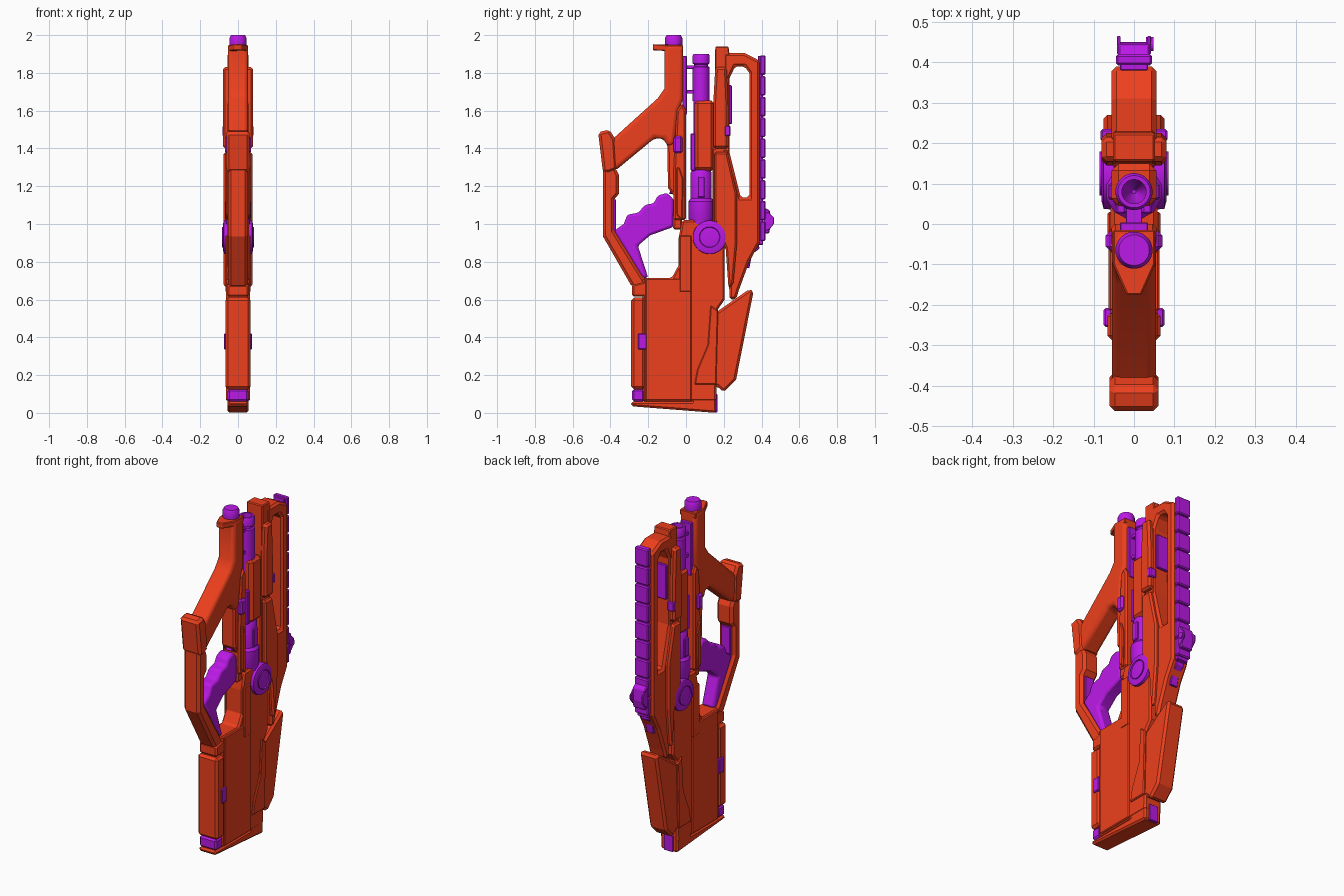
import bpy, bmesh, math
from mathutils import Matrix, Vector


def material(name, rgb):
    m = bpy.data.materials.new(name)
    m.diffuse_color = (*rgb, 1)
    return m


RED = material("red_shell", (0.85, 0.05, 0.012))
PURPLE = material("purple_fittings", (0.5, 0.01, 0.8))


def finish(name, bm, mat, bevel=0, seg=1):
    bmesh.ops.recalc_face_normals(bm, faces=bm.faces)
    me = bpy.data.meshes.new(name)
    bm.to_mesh(me)
    bm.free()
    ob = bpy.data.objects.new(name, me)
    bpy.context.collection.objects.link(ob)
    me.materials.append(mat)
    if bevel:
        mod = ob.modifiers.new("edge", 'BEVEL')
        mod.width, mod.segments = bevel, seg
        mod.limit_method, mod.angle_limit = 'ANGLE', math.radians(40)
    if seg > 1:
        smooth(ob)
    return ob


def smooth(ob):
    bpy.ops.object.select_all(action='DESELECT')
    ob.select_set(True)
    bpy.context.view_layer.objects.active = ob
    bpy.ops.object.shade_smooth_by_angle(angle=math.radians(35))


def extrude(bm, verts, offset):
    face = bm.faces.new([bm.verts.new(v) for v in verts])
    ext = bmesh.ops.extrude_face_region(bm, geom=[face])
    bmesh.ops.translate(bm, vec=offset, verts=[v for v in ext["geom"] if isinstance(v, bmesh.types.BMVert)])


def slab(name, pts, half, mat=RED, bevel=0.01, seg=1):
    """Side profile (y, z) extruded evenly about x = 0."""
    bm = bmesh.new()
    extrude(bm, [(-half, y, z) for y, z in pts], (2 * half, 0, 0))
    return finish(name, bm, mat, bevel, seg)


def pair(name, pts, x0, x1, mat=RED, bevel=0.005):
    """Side profile made into a plate on both flanks."""
    bm = bmesh.new()
    for s in (-1, 1):
        extrude(bm, [(s * x0, y, z) for y, z in pts], (s * (x1 - x0), 0, 0))
    return finish(name, bm, mat, bevel)


def rect(y0, y1, z0, z1):
    return [(y0, z0), (y1, z0), (y1, z1), (y0, z1)]


def lathe(name, profile, origin, mat=PURPLE, n=24, axis='Z'):
    """Revolve (radius, height) pairs around an axis through origin."""
    bm = bmesh.new()
    rot = Matrix.Rotation(math.pi / 2, 3, 'Y') if axis == 'X' else Matrix.Identity(3)
    rings = [[bm.verts.new(rot @ Vector((r * math.cos(2 * math.pi * (i + .5) / n), r * math.sin(2 * math.pi * (i + .5) / n), h))
                           + Vector(origin)) for i in range(n)] for r, h in profile]
    for a, b in zip(rings, rings[1:]):
        for i in range(n):
            bm.faces.new((a[i], a[(i + 1) % n], b[(i + 1) % n], b[i]))
    bm.faces.new(rings[0])
    bm.faces.new(rings[-1])
    ob = finish(name, bm, mat)
    smooth(ob)
    return ob


# Stock: core, front spine, butt plate and clamps
slab("stock_core", [(-0.23, 0.06), (0.16, 0.06), (0.17, 0.55), (0.205, 0.6), (0.205, 0.87),
                    (0.17, 1.02), (-0.02, 1.02), (-0.04, 0.92), (-0.04, 0.78), (-0.075, 0.715), (-0.23, 0.715)], 0.058)
slab("stock_spine", rect(-0.29, -0.215, 0.125, 0.61), 0.066, bevel=0.014)
slab("stock_spine_collar", [(-0.285, 0.615), (-0.2, 0.615), (-0.2, 0.7), (-0.285, 0.68)], 0.058)
slab("butt_plate", [(-0.29, 0.035), (0.16, 0.0), (0.16, 0.14), (0.03, 0.14), (0.03, 0.06), (-0.29, 0.06)], 0.056)
slab("butt_hinge", rect(-0.285, -0.22, 0.06, 0.125), 0.056, PURPLE)
slab("butt_rear_strip", rect(0.15, 0.167, 0.002, 0.1), 0.03, PURPLE, 0.003)
pair("stock_clamp", rect(-0.255, -0.208, 0.335, 0.42), 0.05, 0.075, PURPLE)
pair("stock_side_panel", rect(-0.215, 0.03, 0.065, 0.71), 0.05, 0.063)
pair("receiver_side_panel", [(-0.035, 0.64), (0.03, 0.64), (0.03, 0.94), (-0.035, 0.94)], 0.05, 0.066)

# Magazine with side cheeks
slab("magazine", [(0.1, 0.14), (0.165, 0.14), (0.2, 0.11), (0.265, 0.175), (0.358, 0.645), (0.335, 0.655),
                  (0.17, 0.54), (0.1, 0.5)], 0.056, bevel=0.024)
pair("magazine_cheek", [(0.045, 0.15), (0.16, 0.15), (0.17, 0.54), (0.13, 0.57), (0.115, 0.36), (0.06, 0.23)], 0.05, 0.067)

# Hand guard loop
slab("guard_lower", [(-0.285, 0.665), (-0.44, 0.935), (-0.44, 1.3), (-0.375, 1.3), (-0.355, 1.26),
                     (-0.355, 1.16), (-0.38, 1.13), (-0.38, 0.965), (-0.225, 0.715), (-0.2, 0.665)], 0.052, bevel=0.015)
slab("guard_corner", [(-0.44, 1.275), (-0.465, 1.485), (-0.405, 1.5), (-0.375, 1.45), (-0.365, 1.29), (-0.41, 1.27)],
     0.061, bevel=0.014)
slab("guard_arm", [(-0.4, 1.29), (-0.41, 1.43), (-0.15, 1.665), (-0.115, 1.715), (-0.115, 1.95), (-0.015, 1.95),
                   (-0.015, 1.66), (-0.04, 1.6), (-0.06, 1.42), (-0.1, 1.41), (-0.115, 1.45), (-0.165, 1.455), (-0.365, 1.29)],
     0.054, bevel=0.026, seg=3)
bm = bmesh.new()
extrude(bm, [(-.052, -.015, 1.915), (-.052, -.1, 1.915), (-.018, -.176, 1.92),
             (.018, -.176, 1.92), (.052, -.1, 1.915), (.052, -.015, 1.915)], (0, 0, 0.032))
finish("guard_muzzle_lip", bm, RED, 0.004)
lathe("lower_lens", [(0.04, 1.9), (0.046, 1.95), (0.046, 1.985), (0.038, 2.0)], (0, -0.065, 0))

# Pistol grip with finger ridges, trigger
slab("pistol_grip", [(-0.38, 0.965), (-0.33, 1.0), (-0.31, 1.05), (-0.25, 1.06), (-0.22, 1.1), (-0.17, 1.11), (-0.15, 1.15),
                     (-0.1, 1.165), (-0.065, 1.13), (-0.065, 0.985), (-0.19, 0.94), (-0.255, 0.885), (-0.2, 0.715), (-0.235, 0.715)],
     0.042, PURPLE, 0.014, 2)
slab("guard_inner_liner", rect(-0.385, -0.37, 0.95, 1.13), 0.03, PURPLE, 0.003)
slab("trigger", [(-0.09, 1.16), (-0.045, 1.16), (-0.045, 1.19), (-0.075, 1.2)], 0.02, PURPLE, 0.003)
slab("grip_mount", [(-0.07, 0.97), (-0.02, 0.97), (-0.02, 1.45), (-0.1, 1.45), (-0.095, 1.19), (-0.065, 1.15)], 0.045)

# Forward frame beside the barrel
slab("lower_rail", [(-0.065, 1.02), (0.0, 1.02), (0.0, 1.6), (-0.02, 1.64), (-0.05, 1.6), (-0.065, 1.3)], 0.056)
pair("lower_rail_cheek", [(-0.05, 1.05), (-0.02, 1.02), (-0.015, 1.24), (-0.035, 1.3), (-0.05, 1.3)], 0.05, 0.066)
slab("rail_liner", rect(-0.018, 0.004, 1.58, 1.89), 0.035, PURPLE, 0.003)
slab("rail_clamp", rect(-0.066, -0.018, 1.375, 1.465), 0.07, PURPLE)
pair("barrel_bracket", rect(0.025, 0.05, 1.28, 1.48), 0.02, 0.045, PURPLE)
slab("barrel_tie", [(-0.01, 1.69), (0.05, 1.69), (0.05, 1.71), (-0.01, 1.71)], 0.02, PURPLE, 0.002)
slab("barrel_tie_top", rect(-0.01, 0.05, 1.82, 1.84), 0.02, PURPLE, 0.002)

# Barrel, open bore at the muzzle
lathe("barrel", [(0.04, 1.0), (0.04, 1.65), (0.045, 1.65), (0.045, 1.83), (0.037, 1.835), (0.037, 1.845),
                 (0.046, 1.85), (0.046, 1.89), (0.04, 1.9), (0.03, 1.9), (0.03, 1.76), (0.005, 1.7)], (0, 0.08, 0))
lathe("barrel_base", [(0.066, 1.0), (0.066, 1.02), (0.07, 1.03), (0.07, 1.12), (0.058, 1.135),
                      (0.058, 1.27), (0.05, 1.285)], (0, 0.08, 0), n=12)
pair("barrel_base_latch", rect(0.06, 0.1, 1.14, 1.25), 0.04, 0.064, PURPLE)
slab("barrel_sleeve", rect(0.045, 0.15, 1.28, 1.655), 0.056, bevel=0.018)

# Round pivots on both flanks
lathe("pivot_disc", [(0.07, -0.08), (0.088, -0.075), (0.09, -0.05), (0.09, 0.05), (0.088, 0.075), (0.07, 0.08)],
      (0, 0.125, 0.93), axis='X', n=32)
lathe("pivot_cap", [(0.05, -0.076), (0.055, -0.086), (0.055, 0.086), (0.05, 0.076)], (0, 0.125, 0.93), axis='X', n=32)

# Upper shroud and carrying frame
slab("shroud", [(0.14, 0.87), (0.23, 0.87), (0.23, 1.9), (0.225, 1.94), (0.155, 1.94), (0.15, 1.4), (0.14, 1.4)], 0.052)
pair("shroud_panel", [(0.145, 1.4), (0.225, 1.4), (0.225, 1.6), (0.215, 1.83), (0.155, 1.83), (0.145, 1.65)],
     0.04, 0.08, bevel=0.012)
slab("carry_frame", [(0.2, 1.905), (0.31, 1.905), (0.39, 1.865), (0.39, 0.9), (0.335, 0.8), (0.28, 0.65), (0.265, 0.6),
                     (0.23, 0.6), (0.225, 0.87), (0.19, 1.02), (0.19, 1.4), (0.225, 1.4), (0.29, 1.14), (0.335, 1.14),
                     (0.335, 1.8), (0.31, 1.835), (0.26, 1.835), (0.225, 1.76), (0.2, 1.76)], 0.056, bevel=0.014)
pair("receiver_flank", [(0.15, 1.02), (0.21, 0.87), (0.225, 0.66), (0.25, 0.68), (0.27, 0.9), (0.27, 1.16),
                        (0.22, 1.38), (0.15, 1.38)], 0.045, 0.076, bevel=0.01)
slab("charging_rod", rect(0.225, 0.243, 1.53, 1.735), 0.04, PURPLE, 0.004)
pair("charging_knob", rect(0.205, 0.235, 1.465, 1.52), 0.04, 0.083, PURPLE)
slab("rear_release", [(0.315, 0.77), (0.335, 0.765), (0.35, 0.84), (0.39, 0.87), (0.38, 0.91), (0.33, 0.86)], 0.025, PURPLE, 0.004)

# Segmented top rail
slab("top_rail_core", rect(0.38, 0.408, 0.89, 1.89), 0.035, PURPLE, 0.003)
for i in range(9):
    z = 0.91 + i * 0.11
    slab(f"top_rail_segment_{i + 1}", rect(0.392, 0.421, z, z + 0.103), 0.045, PURPLE, 0.006)

# Folded rear sight
slab("sight_base", [(0.41, 0.95), (0.44, 0.95), (0.45, 1.0), (0.445, 1.07), (0.41, 1.09)], 0.04, PURPLE, 0.005)
pair("sight_ear", [(0.42, 0.96), (0.445, 0.975), (0.465, 1.0), (0.465, 1.035), (0.44, 1.06), (0.42, 1.06)],
     0.033, 0.042, PURPLE, 0.002)
lathe("sight_knob", [(0.018, 0.03), (0.018, 0.048)], (0, 0.445, 1.015), axis='X', n=12)
